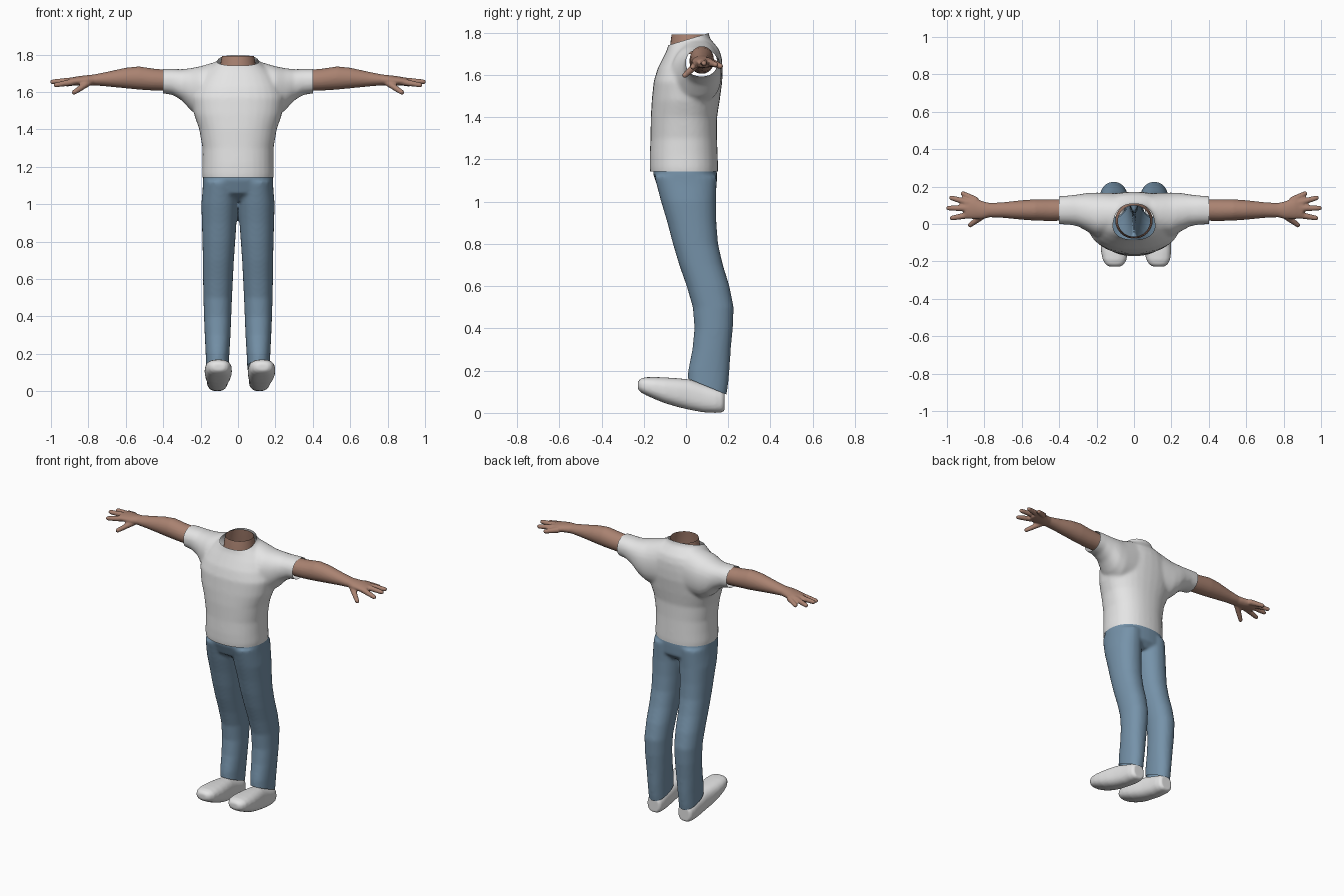
import bpy, bmesh, math
from mathutils import Vector

if "Cube" in bpy.data.objects:
    bpy.data.objects.remove(bpy.data.objects["Cube"])


def material(name, rgb):
    m = bpy.data.materials.new(name)
    m.diffuse_color = (*rgb, 1)
    m.use_nodes = True
    m.node_tree.nodes["Principled BSDF"].inputs["Base Color"].default_value = m.diffuse_color
    return m


WHITE = material("white_cloth", (0.78, 0.78, 0.78))
DENIM = material("blue_denim", (0.18, 0.29, 0.40))
SKIN = material("skin", (0.40, 0.225, 0.165))


def bridge(bm, rings, caps=True):
    """Skin a list of point rings into a tube."""
    rings = [[bm.verts.new(p) for p in r] for r in rings]
    n = len(rings[0])
    for a, b in zip(rings, rings[1:]):
        for i in range(n):
            bm.faces.new((a[i], a[(i + 1) % n], b[(i + 1) % n], b[i]))
    if caps:
        bm.faces.new(rings[0])
        bm.faces.new(rings[-1])


def loft(bm, axis, sections, power=1.0, side=1, n=32, caps=True):
    """Sections: position along axis, then min/max of the two other directions."""
    rings = []
    for t, a0, a1, b0, b1 in sections:
        ring = []
        for i in range(n):
            w = math.tau * i / n
            c, s = math.cos(w), math.sin(w)
            a = (a0 + a1) / 2 + (a1 - a0) / 2 * math.copysign(abs(c) ** power, c)
            b = (b0 + b1) / 2 + (b1 - b0) / 2 * math.copysign(abs(s) ** power, s)
            p = {"x": (t, a, b), "y": (a, t, b), "z": (a, b, t)}[axis]
            ring.append((p[0] * side, p[1], p[2]))
        rings.append(ring)
    bridge(bm, rings, caps)


def tube(bm, points, radii, side=1, n=10):
    """Round tube through points, used for fingers."""
    pts = [Vector((p[0] * side, p[1], p[2])) for p in points]
    d = (pts[-1] - pts[0]).normalized()
    u = d.cross(Vector((0, 0, 1))).normalized()
    v = d.cross(u)
    bridge(bm, [[p + r * (u * math.cos(math.tau * i / n) + v * math.sin(math.tau * i / n))
                 for i in range(n)] for p, r in zip(pts, radii)])


def finish(name, bm, mat, voxel=None, smooth=4, cuts=()):
    """Fuse the volumes, soften them, then cut the openings (point, normal of removed side)."""
    bmesh.ops.recalc_face_normals(bm, faces=bm.faces)
    me = bpy.data.meshes.new(name)
    bm.to_mesh(me)
    bm.free()
    ob = bpy.data.objects.new(name, me)
    bpy.context.collection.objects.link(ob)
    bpy.ops.object.select_all(action="DESELECT")
    ob.select_set(True)
    bpy.context.view_layer.objects.active = ob
    if voxel:
        r = ob.modifiers.new("fuse", "REMESH")
        r.mode, r.voxel_size = "VOXEL", voxel
        s = ob.modifiers.new("soften", "SMOOTH")
        s.factor, s.iterations = 0.5, smooth
        for m in ("fuse", "soften"):
            bpy.ops.object.modifier_apply(modifier=m)
    bm = bmesh.new()
    bm.from_mesh(ob.data)
    for co, no in cuts:
        bmesh.ops.bisect_plane(bm, geom=bm.verts[:] + bm.edges[:] + bm.faces[:],
                               plane_co=co, plane_no=no, clear_outer=True)
    bm.to_mesh(ob.data)
    bm.free()
    ob.data.materials.clear()
    ob.data.materials.append(mat)
    bpy.ops.object.shade_smooth_by_angle(angle=math.radians(50))
    return ob


# T-shirt: torso plus two short sleeves, opened at neck, hem and cuffs
bm = bmesh.new()
torso = [(1.10, .185, -.165, .150), (1.16, .192, -.172, .152), (1.22, .190, -.172, .150),
         (1.30, .190, -.168, .147), (1.40, .207, -.167, .147), (1.48, .235, -.162, .160),
         (1.57, .250, -.153, .172), (1.63, .230, -.135, .173), (1.68, .205, -.110, .170),
         (1.72, .170, -.090, .158), (1.75, .130, -.082, .134), (1.775, .104, -.076, .112),
         (1.83, .094, -.074, .104)]
loft(bm, "z", [(z, -w, w, a, b) for z, w, a, b in torso], 0.88)
sleeve = [(.10, -.06, .165, 1.46, 1.768), (.20, -.07, .168, 1.465, 1.738),
          (.25, -.04, .166, 1.50, 1.728), (.30, -.012, .158, 1.555, 1.722),
          (.35, -.003, .152, 1.585, 1.724), (.45, .0, .146, 1.60, 1.724)]
for s in (1, -1):
    loft(bm, "x", sleeve, 0.9, s)
finish("t_shirt", bm, WHITE, 0.010, 8,
       [((0, 0, 1.142), (0, 0, -1)), ((0, -.08, 1.742), (0, -.3, 1)),
        ((.4, 0, 0), (1, 0, 0)), ((-.4, 0, 0), (-1, 0, 0))])

# Neck: short open ring rising out of the collar
bm = bmesh.new()
loft(bm, "z", [(1.70, -.100, .100, -.078, .115), (1.75, -.094, .094, -.074, .106),
               (1.792, -.086, .086, -.068, .100)], caps=False)
finish("neck", bm, SKIN)

# Bare arms with palm, four fingers and thumb
arm = [(.36, .018, .132, 1.605, 1.717), (.45, .016, .132, 1.608, 1.725),
       (.53, .018, .132, 1.613, 1.737), (.60, .023, .127, 1.620, 1.730),
       (.70, .033, .116, 1.630, 1.708), (.77, .036, .112, 1.636, 1.694),
       (.81, .026, .122, 1.634, 1.690), (.86, .026, .142, 1.634, 1.684),
       (.905, .030, .136, 1.636, 1.674)]
fingers = [((.84, .125, 1.658), (.925, .168, 1.640)),
           ((.87, .110, 1.660), (.988, .143, 1.648)),
           ((.87, .085, 1.662), (1.004, .085, 1.654)),
           ((.87, .050, 1.656), (.985, .030, 1.636)),
           ((.80, .050, 1.650), (.885, -.012, 1.592))]
for s, label in ((1, "left"), (-1, "right")):
    bm = bmesh.new()
    loft(bm, "x", arm, 1, s, 24)
    for a, b in fingers:
        a, b = Vector(a), Vector(b)
        tube(bm, [a, a.lerp(b, .6), a.lerp(b, .93), b], [.019, .0155, .013, .007], s)
    finish(label + "_arm", bm, SKIN, 0.006, 3, [((.38 * s, 0, 0), (-s, 0, 0))])

# Jeans: hips fused to two bent legs, open at waist and slanted hems
bm = bmesh.new()
loft(bm, "z", [(1.22, -.178, .178, -.150, .138), (1.13, -.188, .188, -.156, .147),
               (1.06, -.190, .190, -.130, .145), (1.02, -.150, .150, -.070, .110)], 0.85)
leg = [(1.12, .000, .186, -.150, .146), (1.00, .000, .196, -.118, .142),
       (.90, .008, .193, -.088, .144), (.80, .015, .190, -.062, .152),
       (.70, .022, .188, -.032, .175), (.60, .027, .187, .003, .206),
       (.50, .032, .185, .032, .226), (.40, .036, .182, .040, .222),
       (.30, .040, .178, .030, .212), (.20, .046, .173, .010, .206),
       (.12, .050, .170, .008, .198), (.02, .052, .168, .008, .180)]
for s in (1, -1):
    loft(bm, "z", leg, 0.92, s)
finish("jeans", bm, DENIM, 0.010, 6,
       [((0, 0, 1.19), (0, 0, 1)), ((0, .02, .158), (0, -.38, -.92))])

# Shoes: rounded lofts with raised toes, each slightly offset
shoe = [(-.228, .030, .112, .148), (-.215, .050, .098, .162), (-.190, .064, .084, .169),
        (-.150, .071, .066, .170), (-.100, .073, .046, .168), (-.040, .069, .028, .164),
        (.020, .062, .014, .158), (.080, .058, .003, .138), (.140, .056, .000, .118),
        (.170, .050, .002, .110), (.182, .040, .010, .100)]
for s, label, toe in ((1, "left", .131), (-1, "right", .103)):
    bm = bmesh.new()
    rows = []
    for y, w, z0, z1 in shoe:
        c = .112 + (toe - .112) * (.18 - y) / .4
        rows.append((y, c - w, c + w, z0, z1))
    loft(bm, "y", rows, 0.8, s, 28)
    finish(label + "_shoe", bm, WHITE, 0.007, 4)
